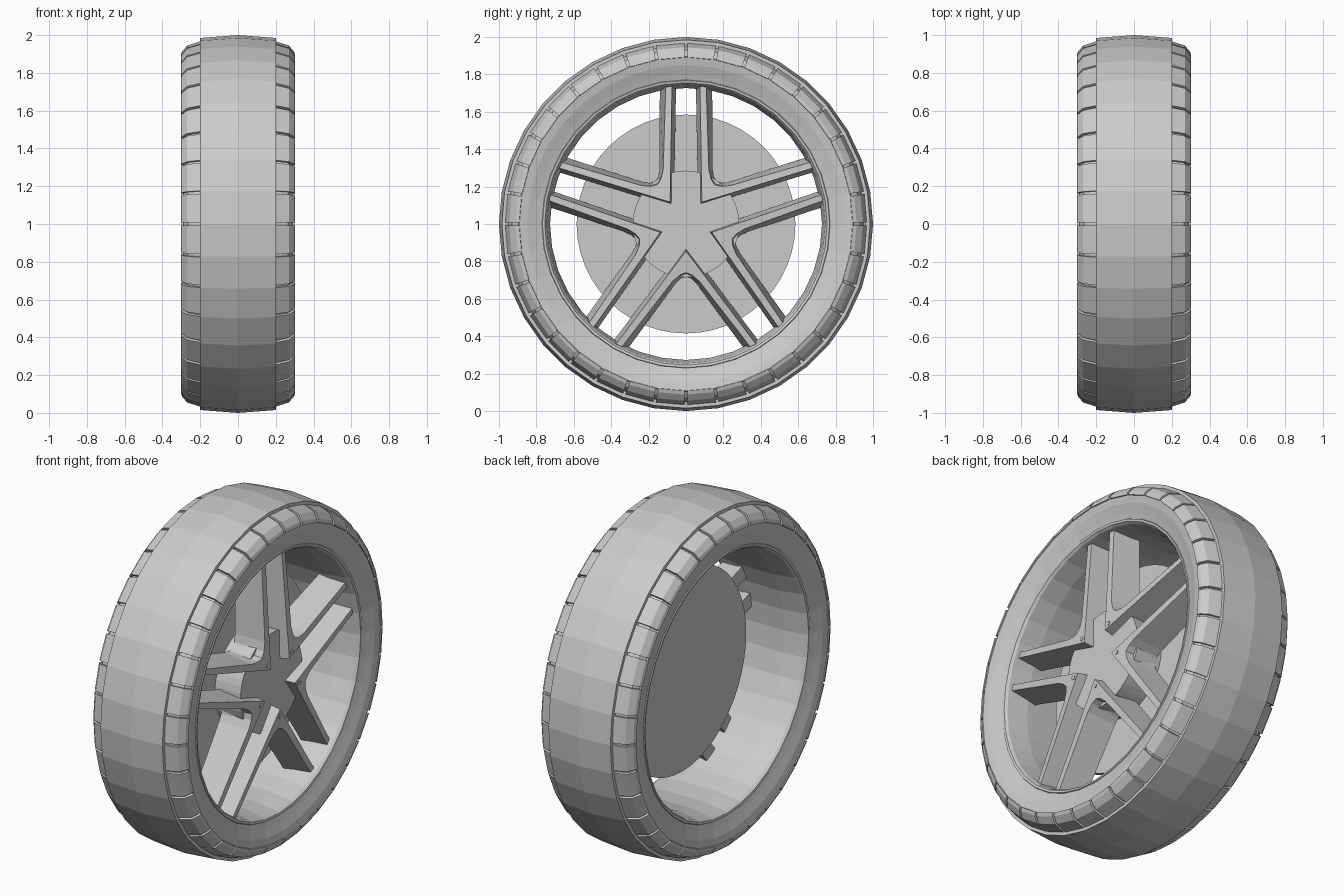
import bpy, bmesh
from math import sin, cos, tau, radians, hypot

if "Cube" in bpy.data.objects:
    bpy.data.objects.remove(bpy.data.objects["Cube"], do_unlink=True)

GREY = (0.6, 0.6, 0.6, 1)
mat = bpy.data.materials.new("plain grey")
mat.use_nodes = True
mat.diffuse_color = GREY
mat.node_tree.nodes["Principled BSDF"].inputs["Base Color"].default_value = GREY
SIDES = 36
STEP = tau / SIDES


def on_axle(x, r, a):
    """Point at radius r and angle a around the axle, with wheel centre at z = 1."""
    return (x, r * cos(a), 1 + r * sin(a))


def finish(name, bm):
    bmesh.ops.recalc_face_normals(bm, faces=bm.faces)
    me = bpy.data.meshes.new(name)
    bm.to_mesh(me)
    bm.free()
    me.materials.append(mat)
    ob = bpy.data.objects.new(name, me)
    bpy.context.collection.objects.link(ob)
    return ob


def bridge(bm, rings, closed):
    """Skin a list of equal vertex loops; cap the ends unless closed."""
    rings = [[bm.verts.new(p) for p in ring] for ring in rings]
    n = len(rings[0])
    for k in range(len(rings) - (0 if closed else 1)):
        a, b = rings[k], rings[(k + 1) % len(rings)]
        for i in range(n):
            j = (i + 1) % n
            bm.faces.new((a[i], a[j], b[j], b[i]))
    if not closed:
        bm.faces.new(rings[0])
        bm.faces.new(rings[-1])


def lathe(name, profile, sides=SIDES, closed=True):
    bm = bmesh.new()
    bridge(bm, [[on_axle(x, r, tau * i / sides) for i in range(sides)]
                for x, r in profile], closed)
    return finish(name, bm)


# Tyre: half profile mirrored across the middle of the tread
half = [(0.2, 0.985), (0.2, 0.952), (0.265, 0.93), (0.288, 0.895), (0.298, 0.892),
        (0.29, 0.85), (0.272, 0.80), (0.262, 0.768)]
lathe("tyre", [(0, 1.0)] + half + [(-x, r) for x, r in reversed(half)])

# Rim barrel with a small lip on both sides
lip = [(0.255, 0.775), (0.268, 0.768), (0.265, 0.755), (0.25, 0.745), (0.13, 0.727)]
lathe("rim", lip + [(-x, r) for x, r in reversed(lip)])

# Shoulder tread blocks separated by narrow grooves
block = [(0.195, 0.968), (0.27, 0.945), (0.297, 0.912), (0.303, 0.892),
         (0.28, 0.885), (0.195, 0.94)]
bm = bmesh.new()
gap = radians(0.45)
for side in (-1, 1):
    for i in range(SIDES):
        ends = (i * STEP + gap, (i + 1) * STEP - gap)
        bridge(bm, [[on_axle(side * x, r, a) for x, r in block] for a in ends], False)
finish("shoulder_blocks", bm)

# Brake disc and hub
lathe("brake_disc", [(0.02, 0.585), (0.05, 0.585)], 48, False)
lathe("hub", [(0.04, 0.285), (0.215, 0.285)], 48, False)

# Five V-shaped spokes; outlines are (distance along arm, offset from star ray)
HALF = radians(36)
base = [(0.74, 0.053), (0.089, 0.065), (0.226, 0.164), (0.255, 0.148), (0.30, 0.142), (0.74, 0.14)]
front = [(0.74, 0.075), (0.117, 0.085), (0.210, 0.153), (0.240, 0.134), (0.29, 0.122), (0.74, 0.108)]


def v_outline(points):
    """Turn one arm into a full V: (u along V axis, v across)."""
    arm = [(s * cos(HALF) + d * sin(HALF), s * sin(HALF) - d * cos(HALF)) for s, d in points]
    tip_out, apex, crotch, *inner = arm
    mirror = [(u, -v) for u, v in inner]
    return ([tip_out, (apex[0], 0), (tip_out[0], -tip_out[1])]
            + mirror[::-1] + [(crotch[0], 0)] + inner)


def place(u, v, x, k):
    a = radians(-90) + k * tau / 5
    return (x, u * cos(a) - v * sin(a), 1 + u * sin(a) + v * cos(a))


def face_x(u):
    return 0.285 - 0.085 * u


bm = bmesh.new()
for k in range(5):
    bridge(bm, [[place(u, v, 0.08, k) for u, v in v_outline(base)],
                [place(u, v, face_x(u), k) for u, v in v_outline(front)]], False)
finish("spokes", bm)

# One small bolt at the root of each spoke
bm = bmesh.new()
for k in range(5):
    bridge(bm, [[place(0.185 + 0.013 * cos(t), 0.013 * sin(t), x, k)
                 for t in [tau * i / 12 for i in range(12)]]
                for x in (0.25, face_x(0.185) + 0.004)], False)
finish("bolts", bm)
